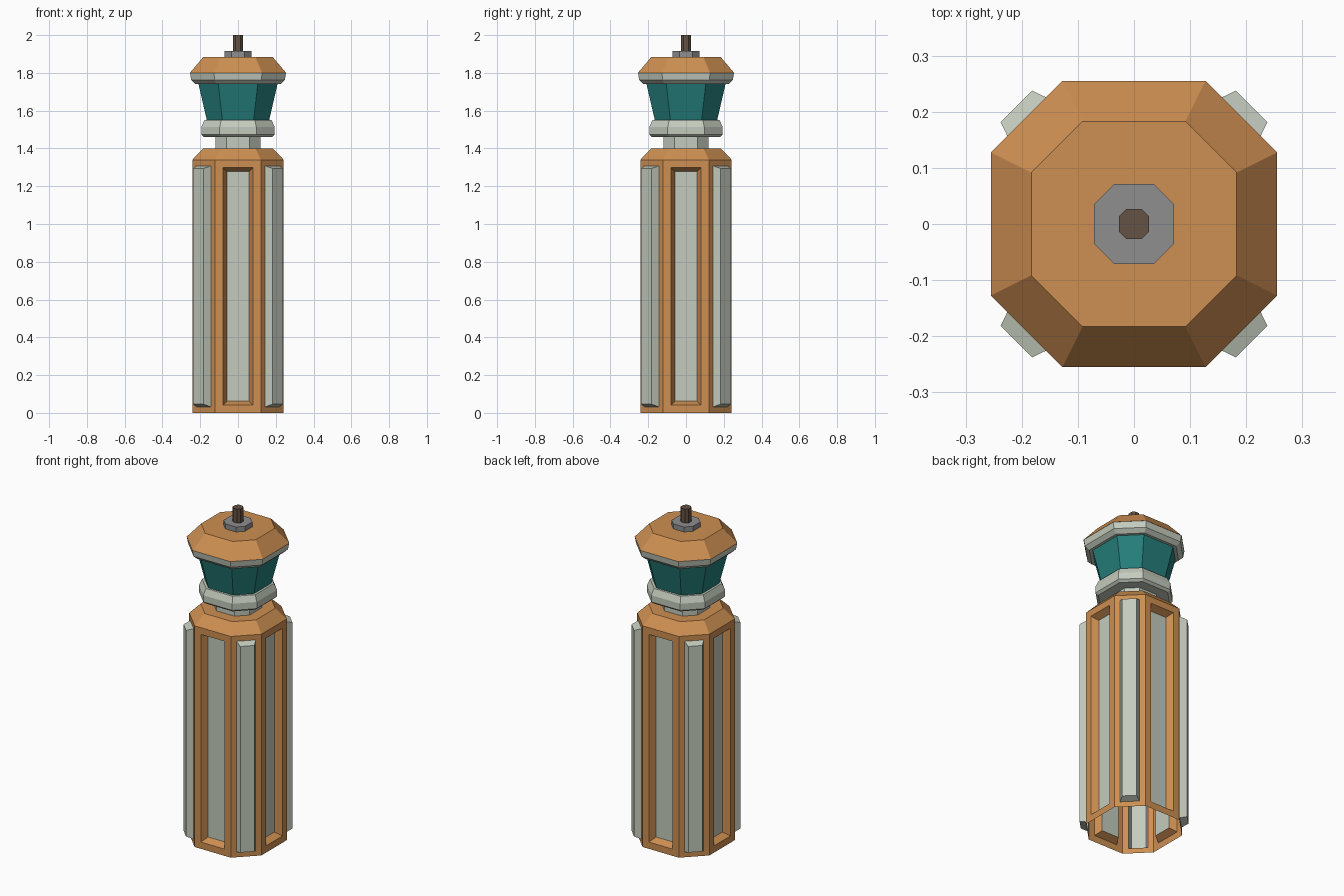
import bpy, bmesh

if "Cube" in bpy.data.objects:
    bpy.data.objects.remove(bpy.data.objects["Cube"])


def material(name, r, g, b):
    def lin(c):
        c /= 255
        return c / 12.92 if c <= 0.04045 else ((c + 0.055) / 1.055) ** 2.4
    m = bpy.data.materials.new(name)
    m.diffuse_color = (lin(r), lin(g), lin(b), 1)
    m.use_nodes = True
    m.node_tree.nodes["Principled BSDF"].inputs["Base Color"].default_value = m.diffuse_color
    return m


orange = material("warm orange", 205, 143, 82)
pale = material("pale grey", 196, 203, 189)
teal = material("teal glass", 37, 127, 124)
grey = material("mid grey", 142, 142, 144)
brown = material("dark brown", 100, 82, 68)


def octagon(h):
    # square with corners cut at half the half-width
    c = h / 2
    return [(h, -c), (h, c), (c, h), (-c, h), (-h, c), (-h, -c), (-c, -h), (c, -h)]


def loft(profile, bottom=True):
    # stack of octagons given as (height, half-width)
    bm = bmesh.new()
    rings = [[bm.verts.new((x, y, z)) for x, y in octagon(h)] for z, h in profile]
    sides = []
    for a, b in zip(rings, rings[1:]):
        sides.append([bm.faces.new((a[i], a[(i + 1) % 8], b[(i + 1) % 8], b[i]))
                      for i in range(8)])
    if bottom:
        bm.faces.new(rings[0][::-1])
    bm.faces.new(rings[-1])
    bm.normal_update()
    return bm, sides


def finish(bm, name, *mats):
    me = bpy.data.meshes.new(name)
    bm.to_mesh(me)
    bm.free()
    for m in mats:
        me.materials.append(m)
    ob = bpy.data.objects.new(name, me)
    bpy.context.collection.objects.link(ob)
    return ob


# body shell, open below: sunken panels on flat sides, raised bars on corners
bm, sides = loft([(0, 0.242), (1.34, 0.242), (1.40, 0.185)], bottom=False)
for i, face in enumerate(sides[0]):
    raised = i % 2 == 1
    border, slope, depth = (0.032, 0.014, 0.04) if raised else (0.041, 0.021, -0.04)
    bmesh.ops.inset_individual(bm, faces=[face], thickness=border, use_even_offset=True)
    if raised:
        face.material_index = 1
    bmesh.ops.inset_individual(bm, faces=[face], thickness=slope, depth=depth,
                               use_even_offset=True)
    face.material_index = 1
finish(bm, "body", orange, pale)

# stacked head parts
parts = [
    ("neck", pale, [(1.40, 0.12), (1.46, 0.12)]),
    ("lower_collar", pale, [(1.46, 0.18), (1.473, 0.194), (1.513, 0.194), (1.55, 0.178)]),
    ("lantern_glass", teal, [(1.55, 0.165), (1.74, 0.209)]),
    ("upper_collar", pale, [(1.74, 0.225), (1.762, 0.248), (1.80, 0.254)]),
    ("roof", orange, [(1.80, 0.255), (1.885, 0.183)]),
    ("roof_nut", grey, [(1.885, 0.071), (1.915, 0.071)]),
    ("top_rod", brown, [(1.915, 0.027), (2.0, 0.027)]),
]
for name, mat, profile in parts:
    finish(loft(profile)[0], name, mat)
